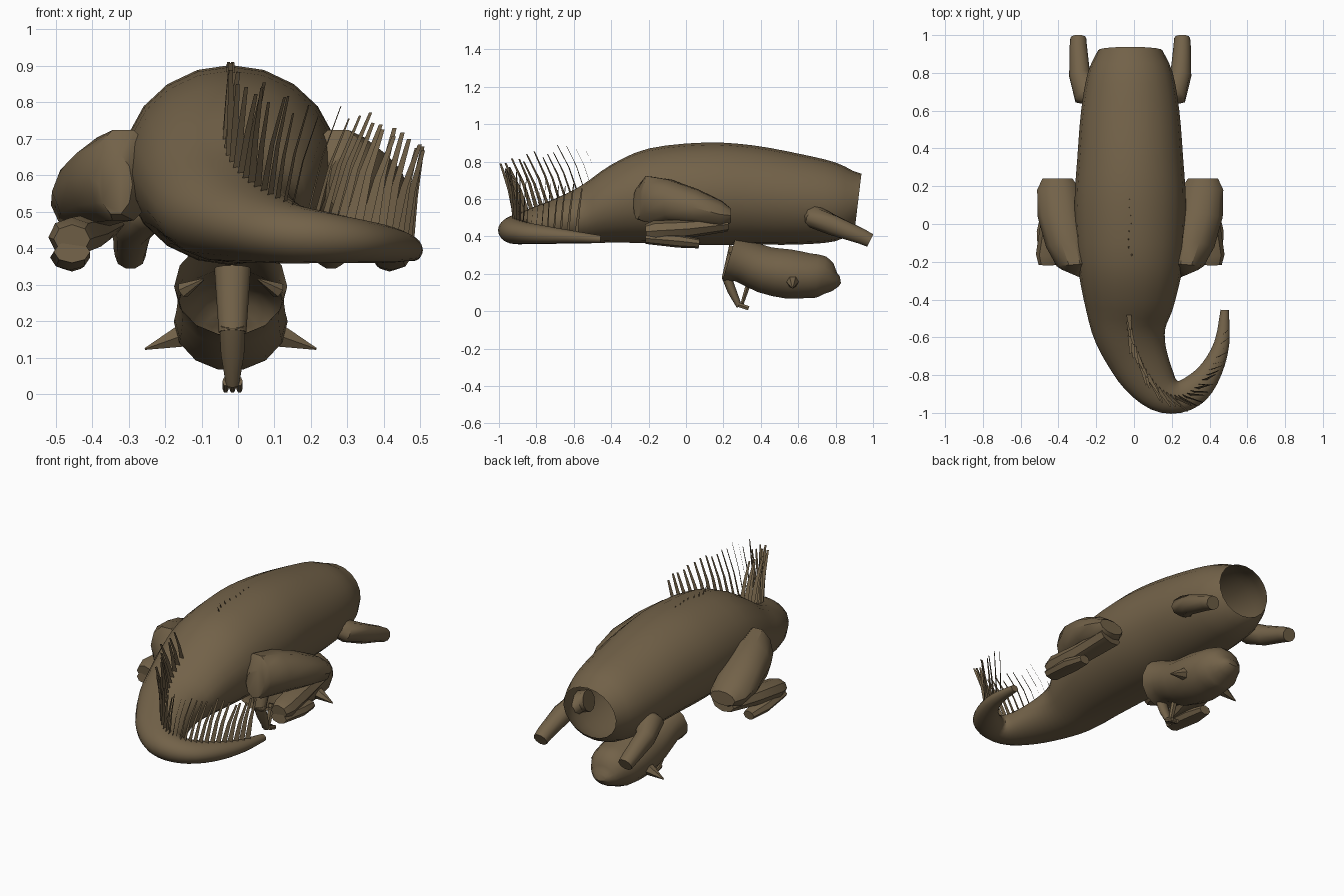
import bpy, bmesh, math, random
from mathutils import Vector

random.seed(4)
if "Cube" in bpy.data.objects:
    bpy.data.objects.remove(bpy.data.objects["Cube"], do_unlink=True)

hide = bpy.data.materials.new("brown hide")
hide.use_nodes = True
COLOR = (0.17, 0.122, 0.066, 1)
hide.diffuse_color = COLOR
bsdf = hide.node_tree.nodes["Principled BSDF"]
bsdf.inputs["Base Color"].default_value = COLOR
bsdf.inputs["Roughness"].default_value = 0.8
UP = Vector((0, 0, 1))
MID = -0.02


def finish(bm, name, angle=40):
    mesh = bpy.data.meshes.new(name)
    bm.to_mesh(mesh)
    bm.free()
    mesh.materials.append(hide)
    obj = bpy.data.objects.new(name, mesh)
    bpy.context.collection.objects.link(obj)
    bpy.ops.object.select_all(action='DESELECT')
    obj.select_set(True)
    bpy.context.view_layer.objects.active = obj
    bpy.ops.object.shade_smooth_by_angle(angle=math.radians(angle))
    return obj


def resample(rows, steps):
    """Catmull-Rom interpolation of section rows."""
    out = []
    last = len(rows) - 1
    for i in range(last):
        a, b, c, d = (rows[max(0, min(last, i + k))] for k in (-1, 0, 1, 2))
        for s in range(steps):
            t = s / steps
            out.append([q + 0.5 * t * (r - p + t * (2 * p - 5 * q + 4 * r - w
                        + t * (3 * (q - r) + w - p)))
                        for p, q, r, w in zip(a, b, c, d)])
    return out + [list(rows[-1])]


def frame(rows, i):
    p = Vector(rows[max(i - 1, 0)][:3])
    q = Vector(rows[min(i + 1, len(rows) - 1)][:3])
    tangent = (q - p).normalized()
    return tangent, tangent.cross(UP).normalized()


def tube(name, rows, sides=10, steps=1, caps=(True, True), upright=False):
    """Loft elliptical rings through rows of x, y, z, half width, half height."""
    rows = resample(rows, steps)
    bm = bmesh.new()
    rings = []
    for i, (x, y, z, w, h) in enumerate(rows):
        tangent, side = frame(rows, i)
        up = UP if upright else side.cross(tangent)
        rings.append([bm.verts.new(Vector((x, y, z))
                      + side * w * math.cos(a) + up * h * math.sin(a))
                      for a in (math.tau * k / sides for k in range(sides))])
    for r, s in zip(rings, rings[1:]):
        for k in range(sides):
            n = (k + 1) % sides
            bm.faces.new((r[k], r[n], s[n], s[k]))
    if caps[0]:
        bm.faces.new(rings[0][::-1])
    if caps[1]:
        bm.faces.new(rings[-1])
    bmesh.ops.recalc_face_normals(bm, faces=bm.faces)
    return finish(bm, name)


def pair(name, rows, **kw):
    """Build a part on both sides; x is the offset from the middle."""
    for label, s in (("left_", 1), ("right_", -1)):
        tube(label + name, [(MID + s * r[0], *r[1:]) for r in rows], **kw)


# Body and curling tail, hollow at the rear
body_rows = [
    (-.02, .92, .585, .17, .15), (-.02, .8, .585, .225, .21),
    (-.02, .6, .60, .26, .243), (-.02, .35, .622, .28, .266),
    (-.02, .1, .628, .295, .274), (-.02, -.2, .617, .28, .253),
    (-.025, -.4, .575, .243, .208), (-.025, -.55, .52, .2, .158),
    (.01, -.68, .485, .165, .124), (.07, -.8, .46, .14, .1),
    (.15, -.89, .44, .11, .082), (.24, -.915, .43, .085, .07),
    (.33, -.87, .42, .08, .06), (.41, -.77, .41, .06, .05),
    (.465, -.63, .4, .04, .035), (.48, -.455, .385, .022, .02)]
body = tube("body_and_tail", body_rows, 20, 3, (False, True), True)
for v in body.data.vertices:
    if v.co.y > .9:
        v.co.y += (v.co.z - .585) * .12

# Bristles along the top of the tail
bm = bmesh.new()


def bristle(base, lean, width, length):
    prev = None
    for t in (0, .5, 1):
        c = base + UP * length * t + lean * length * t ** 1.3
        w = width * (1 - .6 * t)
        pts = [bm.verts.new(c - w), bm.verts.new(c + w)]
        if prev:
            bm.faces.new((prev[0], prev[1], pts[1], pts[0]))
        prev = pts


path = resample(body_rows, 8)
start = next(i for i, r in enumerate(path) if r[1] < -.47)
stop = len(path) - 5
for i in range(start, stop, 2):
    k = (i - start) / (stop - start)
    x, y, z, w, h = path[i]
    tangent, side = frame(path, i)
    width = (side + tangent * k).normalized() * .014
    lean = tangent * .26 + Vector((.14 * k, -.14, 0)) + side * random.uniform(-.08, .08)
    bristle(Vector((x, y, z + h * .93)), lean, width,
            (.23 + .17 * k * (1 - k)) * random.uniform(.9, 1.1))

# Bristle tips just breaking through the back
for k in range(8):
    bristle(Vector((MID + random.uniform(-.01, .01), -.16 + .043 * k, .88)),
            Vector((0, -.4, 0)), Vector((.004, 0, 0)), .03)
finish(bm, "bristles", 10)

# Large folded legs: thigh runs back and outward, shin and foot fold forward
pair("thigh", [(.315, -.262, .575, .05, .085), (.295, -.215, .6, .095, .13),
               (.33, -.09, .588, .12, .122), (.37, .06, .556, .122, .1),
               (.385, .19, .518, .108, .075), (.385, .24, .512, .08, .04)],
     sides=10, upright=True)
pair("shin", [(.37, .215, .465, .08, .04), (.405, 0, .44, .07, .05),
              (.435, -.17, .43, .065, .055), (.435, -.215, .425, .05, .04)], sides=8)
pair("foot", [(.435, .07, .362, .035, .026), (.44, -.04, .375, .055, .035),
              (.435, -.215, .39, .05, .03)], sides=8)

# Small trailing limbs at the rear, their roots reaching through the body wall
pair("rear_limb", [(.17, .685, .52, .065, .06), (.235, .695, .5, .075, .06),
                   (.268, .79, .458, .056, .056), (.275, .94, .4, .046, .043),
                   (.275, .985, .378, .042, .039)], sides=10)

# Hanging head, hollow at its neck
tube("head", [(MID, .235, .295, .155, .14), (MID, .31, .27, .145, .122),
              (MID, .42, .222, .15, .128), (MID, .55, .199, .156, .135),
              (MID, .66, .19, .145, .122), (MID, .73, .185, .122, .112),
              (MID, .79, .167, .08, .062), (MID, .825, .17, .035, .02)],
     14, 2, (False, True))
pair("side_horn", [(.12, .57, .165, .04, .04), (.235, .57, .124, .003, .003)], sides=6)
pair("small_horn", [(.13, .27, .285, .022, .022), (.075, .23, .315, .003, .003)], sides=6)

# Jointed limb hanging from the neck
tube("hanging_upper_limb", [(MID + .005, .265, .345, .05, .035),
                            (MID + .005, .22, .17, .038, .03)], 12)
tube("hanging_lower_limb", [(MID + .005, .215, .19, .036, .026),
                            (MID + .005, .245, .11, .032, .024),
                            (MID + .005, .285, .025, .018, .015)], 12)
for dx in (-.014, .005, .024):
    tube("hanging_finger", [(MID + dx, .28, .035, .009, .014),
                            (MID + dx, .335, .016, .009, .013)], 6)
tube("hanging_thumb", [(MID + .005, .335, .15, .02, .015),
                       (MID + .005, .3, .04, .015, .01)], 6)
